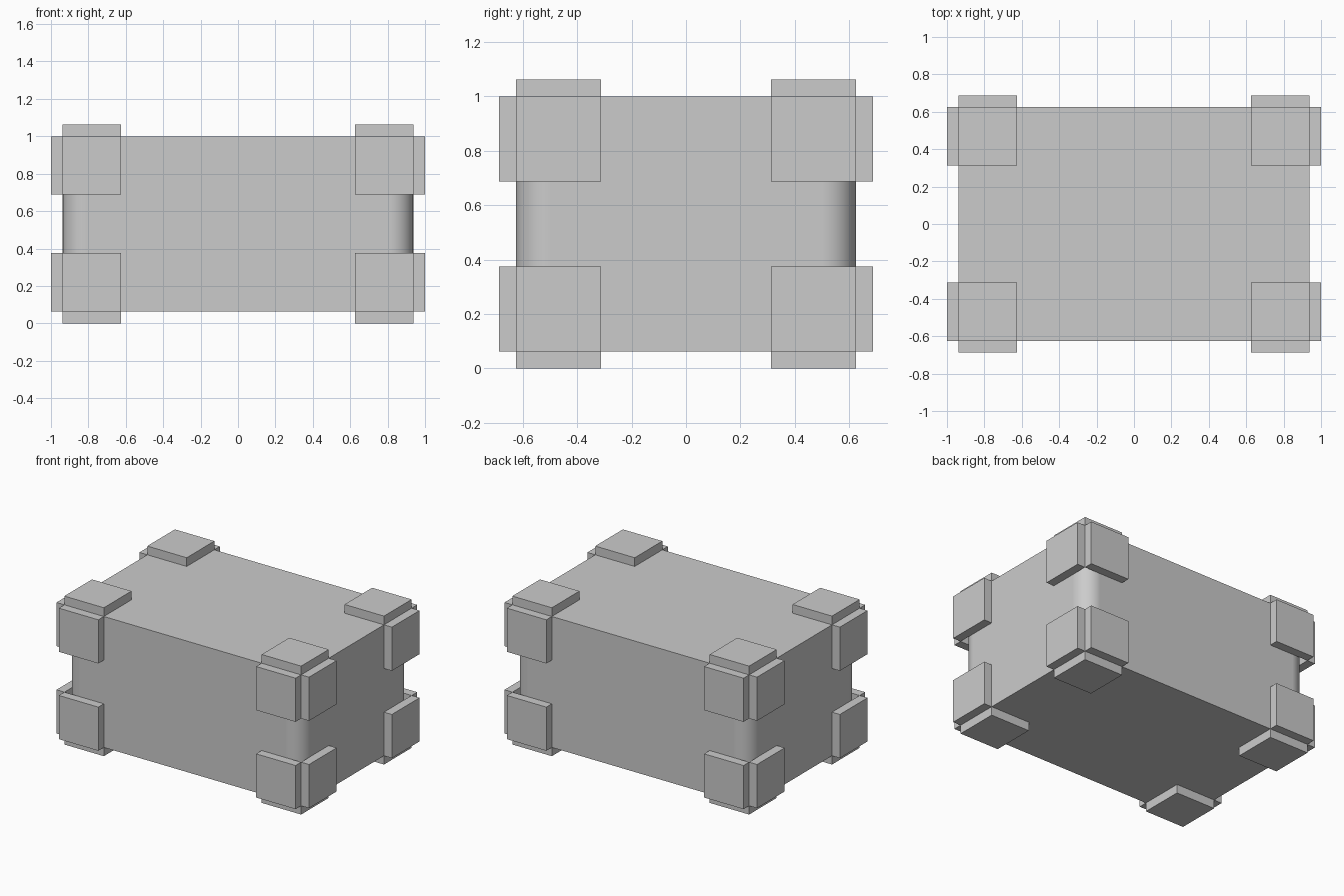
import bpy, bmesh, math

cube = bpy.data.objects.get("Cube")
if cube:
    bpy.data.objects.remove(cube, do_unlink=True)

HALF_X, HALF_Y, HALF_Z = 0.9375, 0.625, 0.46875   # half size of the body
PLATE, THICK = 0.3125, 0.0625                     # corner plate side and thickness
MID_Z = THICK + HALF_Z
RADIUS = 0.125

grey = bpy.data.materials.new("plain_grey")
grey.use_nodes = True
colour = (0.6, 0.6, 0.6, 1)
grey.diffuse_color = colour
grey.node_tree.nodes["Principled BSDF"].inputs["Base Color"].default_value = colour


def add_box(name, size, centre, rounding=0):
    """Box with optionally rounded vertical edges."""
    bm = bmesh.new()
    bmesh.ops.create_cube(bm, size=1)
    bmesh.ops.scale(bm, vec=size, verts=bm.verts)
    if rounding:
        upright = [e for e in bm.edges
                   if abs(e.verts[0].co.z - e.verts[1].co.z) > 0.1]
        bmesh.ops.bevel(bm, geom=upright, offset=rounding, segments=10,
                        profile=0.5, affect='EDGES')
    mesh = bpy.data.meshes.new(name)
    bm.to_mesh(mesh)
    bm.free()
    mesh.materials.append(grey)
    obj = bpy.data.objects.new(name, mesh)
    obj.location = centre
    bpy.context.collection.objects.link(obj)
    return obj


# Body with rounded upright edges
body = add_box("body", (2 * HALF_X, 2 * HALF_Y, 2 * HALF_Z), (0, 0, MID_Z), RADIUS)
bpy.ops.object.select_all(action='DESELECT')
body.select_set(True)
bpy.context.view_layer.objects.active = body
bpy.ops.object.shade_smooth_by_angle(angle=math.radians(30))
body.modifiers.new("even_shading", 'WEIGHTED_NORMAL').keep_sharp = True

# One plate per direction at a corner, mirrored to all eight corners
for axis, name in enumerate(("side_plates", "front_back_plates", "top_bottom_plates")):
    size = [PLATE] * 3
    size[axis] = THICK
    centre = [half - PLATE / 2 for half in (HALF_X, HALF_Y, HALF_Z)]
    centre[axis] = (HALF_X, HALF_Y, HALF_Z)[axis] + THICK / 2
    centre[2] += MID_Z
    plate = add_box(name, size, centre)
    mirror = plate.modifiers.new("eight_corners", 'MIRROR')
    mirror.use_axis = (True, True, True)
    mirror.mirror_object = body
    mirror.use_mirror_merge = False
